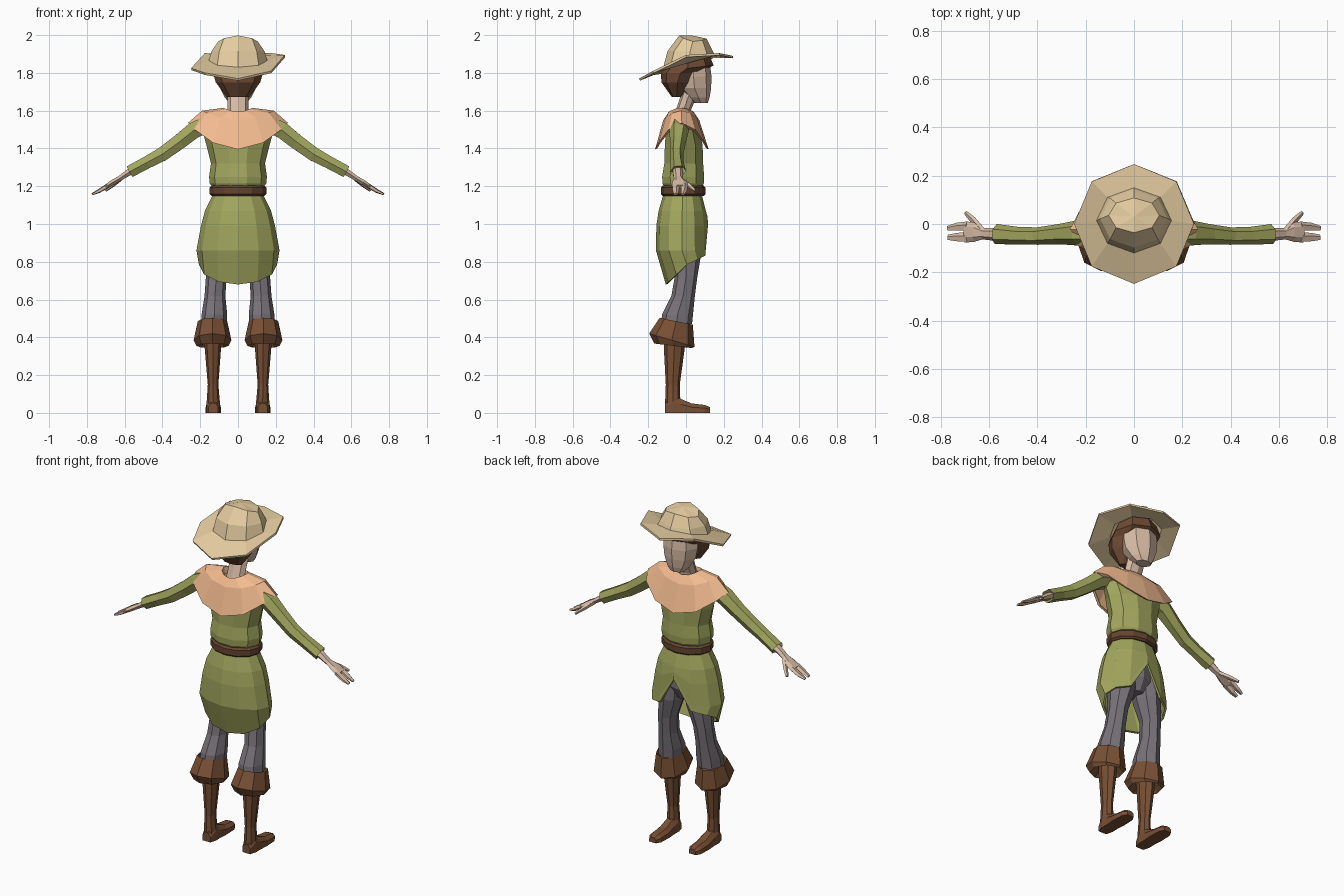
import bpy, bmesh
from math import sin, cos, pi
from mathutils import Vector

COL = {"straw": (.80, .62, .36), "hair": (.16, .07, .035), "skin": (.68, .50, .38),
       "orange": (.90, .50, .28), "green": (.36, .38, .11), "leather": (.19, .08, .035),
       "belt": (.13, .06, .03), "grey": (.19, .17, .19)}
MATS = {}
for key, c in COL.items():
    MATS[key] = bpy.data.materials.new(key)
    MATS[key].diffuse_color = (*c, 1)


def loft(name, rings, mat, caps=True, mirror=False, thick=0):
    """Skin a list of equal-length point rings."""
    bm = bmesh.new()
    rows = [[bm.verts.new(p) for p in r] for r in rings]
    n = len(rows[0])
    for a, b in zip(rows, rows[1:]):
        for i in range(n):
            j = (i + 1) % n
            bm.faces.new((a[i], a[j], b[j], b[i]))
    if caps:
        bm.faces.new(rows[0])
        bm.faces.new(rows[-1])
    bmesh.ops.remove_doubles(bm, verts=bm.verts, dist=1e-4)
    bmesh.ops.recalc_face_normals(bm, faces=bm.faces)
    me = bpy.data.meshes.new(name)
    bm.to_mesh(me)
    bm.free()
    me.materials.append(MATS[mat])
    ob = bpy.data.objects.new(name, me)
    bpy.context.collection.objects.link(ob)
    if thick:
        ob.modifiers.new("thickness", "SOLIDIFY").thickness = thick
    if mirror:
        ob.modifiers.new("mirror", "MIRROR")
    return ob


def ring(z, rx, ry, cy=0, cx=0, n=8, dz=None):
    """Horizontal ellipse; dz(s) bends its height, s = 1 at the face side."""
    out = []
    for i in range(n):
        a = 2 * pi * i / n
        s = sin(a)
        out.append((cx + rx * cos(a), cy + ry * s, z + (dz(s) if dz else 0)))
    return out


def tube(path, n=6):
    """Rings across a path of (x, y, z, radius along y, radius across)."""
    pts = [Vector(p[:3]) for p in path]
    out = []
    for i, p in enumerate(path):
        t = (pts[min(i + 1, len(pts) - 1)] - pts[max(i - 1, 0)]).normalized()
        v = t.cross(Vector((0, 1, 0))).normalized()
        u = v.cross(t)
        out.append([pts[i] + u * p[3] * cos(2 * pi * k / n) + v * p[4] * sin(2 * pi * k / n)
                    for k in range(n)])
    return out


# Hat: warped octagonal brim and faceted crown
brim_z = (1.895, 1.905, 1.89, 1.905, 1.825, 1.80, 1.77, 1.81)
brim = [(x, y, z) for (x, y, _), z in zip(ring(0, .248, .248), brim_z)]
loft("hat", [brim,
             ring(1.865, .155, .135, .015, dz=lambda s: .035 * s),
             ring(1.915, .14, .12, .022),
             ring(1.966, .105, .072, .036, dz=lambda s: .024 * s * s - .008 * s),
             ring(1.998, 0, 0, .03)], "straw", caps=False, thick=.012)

# Head, neck and hair
loft("head", [ring(1.64, .045, .035, .08), ring(1.67, .07, .06, .065),
              ring(1.72, .095, .088, .045), ring(1.78, .105, .095, .04),
              ring(1.86, .10, .09, .035)], "skin")
loft("neck", [ring(1.53, .065, .05, -.03), ring(1.60, .056, .04, -.015),
              ring(1.72, .056, .045, .03)], "skin")
loft("hair", [ring(1.672, .06, .025, -.05), ring(1.75, .118, .085, -.045),
              ring(1.80, .132, .105, -.028),
              ring(1.825, .138, .138, .008, dz=lambda s: .015 * s),
              ring(1.875, .12, .105, .015, dz=lambda s: .03 * s)], "hair")

# Shoulder cape
loft("cape", [ring(1.575, .068, .06, -.025, n=12),
              ring(1.615, .075, .065, -.025, n=12, dz=lambda s: -.02 * s * s),
              ring(1.60, .19, .095, -.025, n=12, dz=lambda s: -.05 * s * s),
              ring(1.535, .265, .142, -.022, n=12, dz=lambda s: -.14 * s * s),
              ring(1.52, .245, .130, -.022, n=12, dz=lambda s: -.12 * s * s)],
     "orange", caps=False)

# Tunic body and belt
loft("tunic_body", [ring(1.18, .125, .095, -.015, n=10), ring(1.215, .15, .115, -.015, n=10),
                    ring(1.25, .153, .117, -.015, n=10), ring(1.32, .143, .108, -.012, n=10),
                    ring(1.42, .168, .105, -.012, n=10), ring(1.50, .19, .09, -.02, n=10),
                    ring(1.57, .13, .06, -.03, n=10)], "green")
loft("belt", [ring(1.148, .138, .108, -.015, n=12), ring(1.158, .15, .118, -.015, n=12),
              ring(1.192, .15, .118, -.015, n=12), ring(1.204, .138, .108, -.015, n=12)], "belt")


# Skirt: hem falls low at the back, with a slit at the face side
def hem(s):
    if s > .99:
        return 1.0
    return .785 + .105 * s if s < 0 else .785 + .055 * s


def skirt_ring(z, rx, ry, cy):
    return [(x, y, max(z, hem((y - cy) / ry) + .03 * (z - .7) / .2))
            for x, y, _ in ring(0, rx, ry, cy, n=12)]


hem_ring = [(x, y, hem(sin(2 * pi * i / 12))) for i, (x, y, _) in
            enumerate(ring(0, .207, .112, .005, n=12))]
loft("skirt", [ring(1.17, .125, .098, -.018, n=12), skirt_ring(1.07, .175, .125, -.02),
               skirt_ring(.99, .196, .135, -.022), skirt_ring(.86, .22, .137, -.022),
               hem_ring], "green", caps=False, thick=.012)

# Trousers
loft("hips", [ring(.86, .06, .06, -.01), ring(.93, .14, .095, -.01),
              ring(1.1, .12, .09, -.015)], "grey")
loft("trouser_leg", [ring(.96, .075, .09, -.01, .085), ring(.84, .072, .08, 0, .09),
                     ring(.72, .055, .06, 0, .115), ring(.62, .055, .062, -.015, .122),
                     ring(.52, .068, .082, -.045, .125),
                     ring(.47, .068, .082, -.05, .128)], "grey", mirror=True)

# Boots: folded cuff, shaft and foot
loft("boot_cuff", [ring(.44, .06, .07, -.055, .133),
                   ring(.485, .078, .088, -.052, .135, dz=lambda s: -.018 * s),
                   ring(.385, .10, .12, -.075, .135, dz=lambda s: -.035 * s),
                   ring(.355, .085, .10, -.068, .135, dz=lambda s: -.012 * s),
                   ring(.40, .05, .06, -.06, .135)], "leather", mirror=True)
loft("boot_shaft", [ring(.42, .048, .06, -.06, .133), ring(.34, .043, .055, -.062, .133),
                    ring(.15, .028, .037, -.07, .132), ring(.07, .034, .04, -.07, .131),
                    ring(0, .037, .042, -.068, .131)], "leather", mirror=True)
foot = []
for y, w, h in ((-.11, .026, .05), (-.07, .037, .10), (-.03, .036, .075),
                (.03, .04, .05), (.10, .037, .042), (.127, .022, .03)):
    foot.append([(.131 + w, y, 0), (.131 + w, y, h * .6), (.131 + w * .5, y, h),
                 (.131 - w * .5, y, h), (.131 - w, y, h * .6), (.131 - w, y, 0)])
loft("boot_foot", foot, "leather", mirror=True)

# Sleeves with a flared, notched cuff
loft("sleeve", tube([(.15, -.035, 1.535, .05, .05), (.235, -.037, 1.495, .052, .05),
                     (.31, -.042, 1.435, .042, .046), (.40, -.05, 1.37, .036, .043),
                     (.48, -.048, 1.327, .036, .038), (.572, -.042, 1.278, .042, .037),
                     (.53, -.042, 1.30, .03, .024)]), "green", mirror=True)

# Forearms and hands: palm, two finger groups and a thumb
loft("forearm_and_palm", tube([(.50, -.045, 1.315, .03, .025), (.58, -.043, 1.272, .026, .02),
                               (.625, -.04, 1.242, .024, .015), (.66, -.034, 1.222, .040, .016),
                               (.70, -.033, 1.197, .044, .013)]), "skin", mirror=True)
loft("fingers_inner", tube([(.69, -.01, 1.203, .02, .013), (.735, -.013, 1.175, .018, .011),
                            (.772, -.018, 1.158, .010, .006)], 5), "skin", mirror=True)
loft("fingers_outer", tube([(.69, -.055, 1.203, .021, .013), (.735, -.056, 1.175, .019, .011),
                            (.77, -.056, 1.158, .012, .006)], 5), "skin", mirror=True)
loft("thumb", tube([(.625, -.03, 1.238, .014, .013), (.665, .015, 1.205, .015, .012),
                    (.697, .047, 1.178, .009, .007)], 5), "skin", mirror=True)
